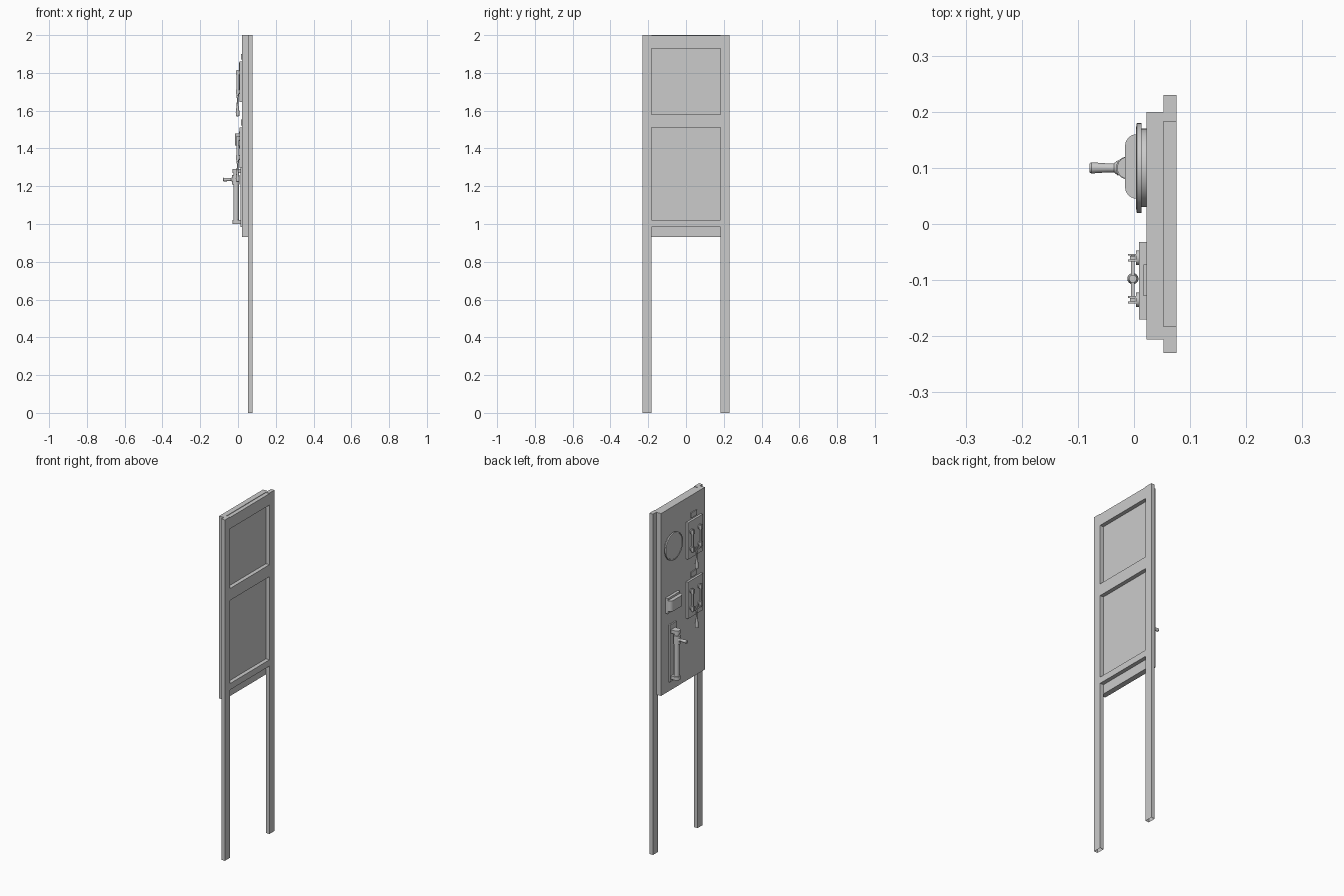
import bpy, bmesh, math
from mathutils import Matrix

if "Cube" in bpy.data.objects:
    bpy.data.objects.remove(bpy.data.objects["Cube"])

grey = bpy.data.materials.new("plain_grey")
grey.use_nodes = True
grey.diffuse_color = (0.6, 0.6, 0.6, 1)
grey.node_tree.nodes["Principled BSDF"].inputs["Base Color"].default_value = (0.6, 0.6, 0.6, 1)


def finish(name, bm, smooth=False):
    bmesh.ops.recalc_face_normals(bm, faces=bm.faces)
    me = bpy.data.meshes.new(name)
    bm.to_mesh(me)
    bm.free()
    me.materials.append(grey)
    ob = bpy.data.objects.new(name, me)
    bpy.context.collection.objects.link(ob)
    if smooth:
        bpy.ops.object.select_all(action='DESELECT')
        ob.select_set(True)
        bpy.context.view_layer.objects.active = ob
        bpy.ops.object.shade_smooth_by_angle(angle=math.radians(35))
    return ob


def cube_bm(x, y, z):
    """Box given as (min, max) ranges on each axis."""
    bm = bmesh.new()
    bmesh.ops.create_cube(bm, size=1)
    for v in bm.verts:
        for i, (a, b) in enumerate((x, y, z)):
            v.co[i] = a if v.co[i] < 0 else b
    return bm


def box(name, x, y, z):
    return finish(name, cube_bm(x, y, z))


def lathe(name, profile, centre, axis='Z', sides=24):
    """Spin (radius, distance) points; 'X' axis runs towards -x, 'Z' upwards."""
    bm = bmesh.new()
    rings = []
    for r, d in profile:
        ring = []
        for k in range(sides):
            a = math.tau * k / sides
            ring.append(bm.verts.new((r * math.cos(a), r * math.sin(a), d)))
        rings.append(ring)
    for lo, hi in zip(rings, rings[1:]):
        for k in range(sides):
            n = (k + 1) % sides
            bm.faces.new((lo[k], lo[n], hi[n], hi[k]))
    bm.faces.new(rings[0])
    bm.faces.new(rings[-1])
    turn = Matrix.Rotation(-math.pi / 2, 4, 'Y') if axis == 'X' else Matrix()
    bm.transform(Matrix.Translation(centre) @ turn)
    return finish(name, bm, True)


# Mounting board
FACE = 0.022
box("panel_board", (FACE, 0.053), (-0.206, 0.2), (0.93, 2.0))

# Posts with hollow lower ends
for side, sign in (("left", 1), ("right", -1)):
    bm = cube_bm((0.053, 0.076), sorted((sign * 0.183, sign * 0.23)), (0, 2))
    bm.normal_update()
    end = min(bm.faces, key=lambda f: f.calc_center_median().z)
    bmesh.ops.inset_region(bm, faces=[end], thickness=0.004)
    for v in end.verts:
        v.co.z = 0.05
    finish(side + "_post", bm)

# Cross rails behind the board
for name, z in (("top_rail", (1.93, 1.997)), ("middle_rail", (1.58 - 0.07, 1.58)),
                ("bottom_rail", (0.985, 1.022))):
    box(name, (0.053, 0.076), (-0.183, 0.183), z)

# Round gauge
lathe("gauge", [(0.07, 0), (0.07, 0.009), (0.08, 0.009), (0.08, 0.017),
                (0.074, 0.018), (0.073, 0.016)], (FACE, 0.1, 1.775), 'X', 40)

# Meter housing with a rounded front
box("meter_base", (0.006, FACE), (0.045, 0.16), (1.4, 1.49))
bm = cube_bm((-0.016, 0.006), (0.045, 0.16), (1.415, 1.478))
corners = [e for e in bm.edges if all(v.co.x < 0 for v in e.verts)
           and abs(e.verts[0].co.z - e.verts[1].co.z) > 0.01]
bmesh.ops.bevel(bm, geom=corners, offset=0.021, segments=6, profile=0.5, affect='EDGES')
finish("meter_cover", bm, True)

# Sliding control: plate, upright tube, end brackets, collar and lever
box("slider_plate", (0.014, FACE), (0.065, 0.13), (0.985, 1.32))
lathe("slider_tube", [(0.015, 1.0), (0.015, 1.29)], (-0.01, 0.1, 0))
for name, z in (("lower", 1.0), ("upper", 1.27)):
    box(name + "_slider_bracket", (-0.012, 0.014), (0.08, 0.12), (z, z + 0.02))
    lathe(name + "_slider_cap", [(0.02, z), (0.02, z + 0.02)], (-0.01, 0.1, 0))
lathe("slider_collar", [(0.02, 1.21), (0.02, 1.26)], (-0.012, 0.1, 0))
lathe("slider_lever", [(0.014, 0), (0.008, 0.008), (0.008, 0.02), (0.01, 0.048),
                       (0.008, 0.051)], (-0.028, 0.1, 1.235), 'X', 16)


def knife_switch(name, z):
    """Two-pole switch on a plate; z is the plate's lower edge."""
    box(name + "_plate", (0.009, FACE), (-0.17, -0.032), (z, z + 0.215))
    box(name + "_tag", (0.017, FACE), (-0.128, -0.072), (z + 0.225, z + 0.255))
    for side, y in (("left", -0.06), ("right", -0.135)):
        for part, dz in (("hinge", 0.055), ("clip", 0.155)):
            mid = z + dz
            lathe(f"{name}_{side}_{part}_foot", [(0.013, 0), (0.013, 0.005)],
                  (0.009, y, mid), 'X', 16)
            for edge in (-0.005, 0.005):
                box(f"{name}_{side}_{part}_jaw", (-0.011, 0.006),
                    (y + edge - 0.0015, y + edge + 0.0015), (mid - 0.012, mid + 0.012))
        box(f"{name}_{side}_blade", (-0.007, 0.003), (y - 0.003, y + 0.003),
            (z + 0.035, z + 0.17))
    # Crossbar and hanging handle
    box(name + "_crossbar", (-0.005, 0.001), (-0.14, -0.056), (z + 0.035, z + 0.047))
    lathe(name + "_handle", [(0.004, -0.075), (0.009, -0.072), (0.01, -0.055),
                             (0.005, -0.015), (0.004, 0.02), (0.007, 0.03),
                             (0.007, 0.05)], (-0.002, -0.0975, z), 'Z', 16)


knife_switch("upper_switch", 1.645)
knife_switch("lower_switch", 1.297)
